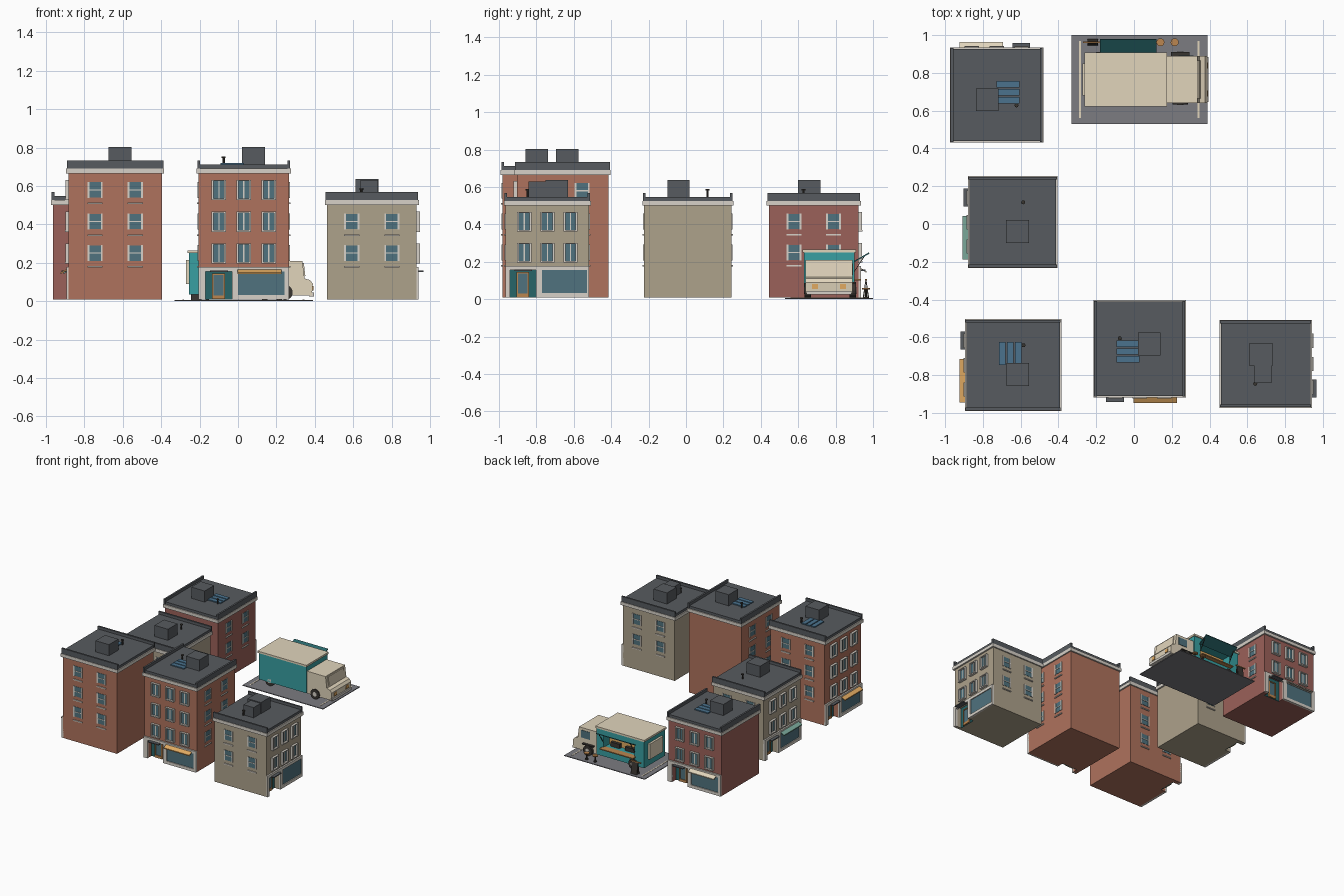
import bpy, bmesh
from math import radians, pi, cos, sin
from mathutils import Matrix

if "Cube" in bpy.data.objects:
    bpy.data.objects.remove(bpy.data.objects["Cube"])

COL = {
    "brick": (.43, .17, .11), "red": (.33, .12, .1), "tan": (.42, .36, .26),
    "cream": (.75, .66, .5), "stone": (.68, .64, .58), "roof": (.095, .105, .115),
    "glass": (.08, .17, .21), "teal": (.04, .35, .36), "darkteal": (.02, .13, .14),
    "wood": (.5, .24, .08), "orange": (.75, .4, .12), "dark": (.04, .035, .03),
    "green": (.2, .4, .33), "asphalt": (.2, .2, .22), "blue": (.07, .17, .27),
}
MATS = {}
for k, c in COL.items():
    MATS[k] = bpy.data.materials.new(k)
    MATS[k].diffuse_color = (*c, 1)


def finish(name, bm, mat, M):
    me = bpy.data.meshes.new(name)
    bmesh.ops.recalc_face_normals(bm, faces=bm.faces)
    bm.to_mesh(me)
    bm.free()
    ob = bpy.data.objects.new(name, me)
    ob.matrix_world = M
    me.materials.append(MATS[mat])
    bpy.context.collection.objects.link(ob)
    return ob


def boxes(name, mat, items, M=Matrix()):
    """One object from boxes given as x0, x1, y0, y1, z0, z1."""
    bm = bmesh.new()
    for x0, x1, y0, y1, z0, z1 in items:
        T = Matrix.Translation(((x0+x1)/2, (y0+y1)/2, (z0+z1)/2))
        bmesh.ops.create_cube(bm, size=1, matrix=T @ Matrix.Diagonal((x1-x0, y1-y0, z1-z0, 1)))
    return finish(name, bm, mat, M)


def cyls(name, mat, items, M=Matrix(), seg=16, axis='Z'):
    """One object from cylinders given as x, y, z centre, radius, length."""
    bm = bmesh.new()
    R = Matrix.Rotation(pi/2, 4, 'X') if axis == 'Y' else Matrix()
    for x, y, z, r, h in items:
        bmesh.ops.create_cone(bm, cap_ends=True, segments=seg, radius1=r, radius2=r, depth=h,
                              matrix=Matrix.Translation((x, y, z)) @ R)
    return finish(name, bm, mat, M)


def prism(name, mat, pts, a, b, plane='YZ', M=Matrix()):
    """Extrude a profile in the YZ (along x) or XZ (along y) plane."""
    bm = bmesh.new()
    put = (lambda p, t: (t, p[0], p[1])) if plane == 'YZ' else (lambda p, t: (p[0], t, p[1]))
    f = bm.faces.new([bm.verts.new(put(p, a)) for p in pts])
    g = bmesh.ops.extrude_face_region(bm, geom=[f])
    d = (b-a, 0, 0) if plane == 'YZ' else (0, b-a, 0)
    bmesh.ops.translate(bm, vec=d, verts=[v for v in g["geom"] if isinstance(v, bmesh.types.BMVert)])
    return finish(name, bm, mat, M)


def building(tag, cx, cy, w, d, floors, rot, wall, sides, awning=None, skylight=False, ac=False):
    M = Matrix.Translation((cx, cy, 0)) @ Matrix.Rotation(radians(rot), 4, 'Z')
    n = lambda s: tag + "_" + s
    X, yf, yb = w/2 - .01, -d/2 + .013, d/2 - .012
    zt = .5 + (.165 if floors == 3 else 0)
    zr = zt + .047
    ax0, ax1, ay = -.2, -.06, yf + .045          # entrance alcove
    # walls, with an alcove for the door
    boxes(n("walls"), wall, [(-X, X, yf, yb, .175, zt), (-X, ax0, yf, yb, .008, .175),
                             (ax1, X, yf, yb, .008, .175), (ax0, ax1, ay, yb, .008, .175)], M)
    # cornice, roof and side parapets
    boxes(n("cornice"), "stone", [(-w/2, w/2, -d/2, d/2, zt, zt+.026)], M)
    boxes(n("roof"), "roof", [(-w/2+.008, w/2-.008, -d/2+.008, d/2-.008, zt+.026, zr)] +
          [(s*(w/2-.011)-.007, s*(w/2-.011)+.007, -d/2+.004, d/2-.004, zt+.026, zr+.022)
           for s in (-1, 1)], M)
    # roof hutch, vent, skylight and cooling unit
    boxes(n("roof_hutch"), "roof", [(-.01, .11, -.035, .085, zr, zr+.09)], M)
    cyls(n("vent"), "dark", [(-.105, .055, zr+.018, .006, .036), (-.105, .055, zr+.038, .011, .006)], M, 8)
    if skylight:
        boxes(n("skylight"), "blue", [(-.122+.0, .0, y, y+.034, zr, zr+.008) for y in (-.074, -.032, .01)], M)
    if ac:
        boxes(n("cooling_unit"), "roof", [(-.1, -.01, -.032, .058, zr, zr+.083)], M)
    # upper windows: street side, then the two flanks
    glass, trim = [], []
    for f in range(floors):
        z = .25 + .165*f
        for i in (-1, 0, 1):
            x = i*w*.265
            glass.append((x-.03, x+.03, yf-.004, yf+.01, z-.045, z+.045))
            trim += [(x+s*.033-.005, x+s*.033+.005, yf-.018, yf, z-.047, z+.047) for s in (-1, 1)]
            trim += [(x-.003, x+.003, yf-.008, yf, z-.045, z+.045),
                     (x-.038, x+.038, yf-.02, yf, z-.054, z-.045),
                     (x-.038, x+.038, yf-.018, yf, z+.045, z+.051)]
        for s in sides:
            for y in (-.105, .105):
                def slab(y0, y1, t, z0, z1):
                    a, b = sorted((s*(X-.005), s*(X+t)))
                    return (a, b, y0, y1, z0, z1)
                glass.append(slab(y-.032, y+.032, .002, z-.04, z+.04))
                trim += [slab(y+k*.035-.005, y+k*.035+.005, .006, z-.042, z+.042) for k in (-1, 1)]
                trim += [slab(y-.032, y+.032, .005, z-.003, z+.003),
                         slab(y-.04, y+.04, .008, z-.075, z-.067)]
    boxes(n("windows"), "glass", glass, M)
    boxes(n("window_trim"), "stone", trim, M)
    # shopfront frame, glass and door
    boxes(n("shopfront"), "stone", [
        (-X, X, yf-.012, yf+.005, .155, .178), (-X, ax0, yf-.012, yf+.005, .008, .155),
        (ax1, -.03, yf-.012, yf+.005, .008, .155), (.212, X, yf-.012, yf+.005, .008, .155),
        (-.03, .212, yf-.012, yf+.005, .008, .032)], M)
    boxes(n("shop_window"), "glass", [(-.03, .212, yf-.005, yf+.005, .032, .155)], M)
    boxes(n("alcove_lining"), "darkteal", [(ax0, ax1, ay-.004, ay+.002, .008, .175)], M)
    boxes(n("door_frame"), "wood", [(-.166, -.158, ay-.014, ay, .01, .145), (-.106, -.098, ay-.014, ay, .01, .145),
                                    (-.158, -.106, ay-.014, ay, .137, .145), (-.158, -.106, ay-.014, ay, .01, .03)], M)
    boxes(n("door_glass"), "glass", [(-.158, -.106, ay-.008, ay, .03, .137)], M)
    boxes(n("door_hood"), "roof", [(-.177, -.083, -d/2-.024, yf, .152, .16)], M)
    if awning:
        e = -d/2 - .029
        prism(n("awning"), awning, [(yf, .172), (yf, .165), (e, .142), (e, .15)], -.033, .197, 'YZ', M)


building("north_west", -.727, .683, .495, .505, 2, 180, "red", (-1,), "cream", True)
building("west", -.642, .01, .487, .475, 2, -90, "tan", (-1, 1), "green")
building("south_west", -.64, -.747, .487, .51, 3, -90, "brick", (-1, 1), "orange", True)
building("south", .03, -.66, .49, .515, 3, 0, "brick", (-1, 1), "orange", True)
building("south_east", .697, -.741, .466, .49, 2, 90, "tan", (-1, 1), None, False, True)

# parking pad with bay lines
boxes("parking_pad", "asphalt", [(-.33, .39, .53, 1, 0, .006)])
boxes("bay_lines", "cream", [(-.29, -.281, .56, .97, .006, .008), (.337, .346, .56, .97, .006, .008)])

# truck body: hollow at the serving hatch (+y side)
boxes("truck_body", "teal", [
    (-.255, .17, .63, .82, .035, .25), (-.255, -.17, .82, .9, .035, .25), (.11, .17, .82, .9, .035, .25),
    (-.17, .11, .82, .9, .035, .105), (-.17, .11, .82, .9, .205, .25)])
boxes("truck_roof", "cream", [(-.262, .176, .622, .908, .25, .265)])
boxes("truck_rear_panel", "cream", [(-.272, -.255, .68, .85, .09, .215)])
boxes("kitchen_lining", "orange", [(-.17, .11, .816, .823, .105, .205)])
boxes("kitchen_shelf", "dark", [(-.15, -.05, .825, .85, .105, .135), (.0, .08, .825, .85, .105, .14)])
boxes("serving_counter", "wood", [(-.18, .12, .88, .935, .1, .108)])
prism("hatch_awning", "darkteal", [(.9, .205), (.9, .198), (.98, .243), (.977, .25)], -.18, .12)
for i, x in enumerate((-.172, .108)):
    prism(f"hatch_strut_{i}", "dark", [(.9, .15), (.9, .145), (.955, .228), (.951, .23)], x, x+.005)

# cab, with sloping windscreen and hood
prism("cab", "cream", [(.17, .03), (.385, .03), (.39, .09), (.375, .11), (.347, .118), (.335, .21), (.17, .21)],
      .64, .89, 'XZ')
prism("windscreen", "cream", [(.34, .13), (.351, .13), (.343, .2), (.33, .2)], .665, .865, 'XZ')
boxes("cab_window", "glass", [(.235, .315, .885, .893, .13, .19)])
boxes("bumper", "stone", [(.37, .395, .645, .885, .025, .045)])
boxes("headlights", "orange", [(.38, .393, y-.016, y+.016, .055, .08) for y in (.69, .84)])
boxes("wheel_arch", "dark", [(.195, .295, .885, .91, .085, .093)])

# wheels and hubs
W = [(x, y) for x in (-.16, .245) for y in (.65, .892)]
cyls("tyres", "dark", [(x, y, .046, .04, .035) for x, y in W], seg=20, axis='Y')
cyls("hubs", "stone", [(x, y, .046, .018, .04) for x, y in W], seg=12, axis='Y')

# standing tables and menu board in front of the hatch
T = [(.14, .962), (.215, .962)]
cyls("stool_tops", "wood", [(x, y, .056, .021, .008) for x, y in T])
cyls("stool_stems", "dark", [(x, y, .03, .005, .05) for x, y in T] + [(x, y, .009, .014, .005) for x, y in T], seg=8)
prism("menu_board", "dark", [(.945, .006), (.952, .006), (.962, .09), (.972, .006), (.979, .006), (.965, .1), (.959, .1)],
      -.245, -.19)
boxes("menu_board_top", "wood", [(-.27, -.18, .957, .967, .1, .107)])

for m in bpy.data.materials:
    if m.users and not m.is_grease_pencil:
        m.use_nodes = True
        m.node_tree.nodes["Principled BSDF"].inputs["Base Color"].default_value = m.diffuse_color
